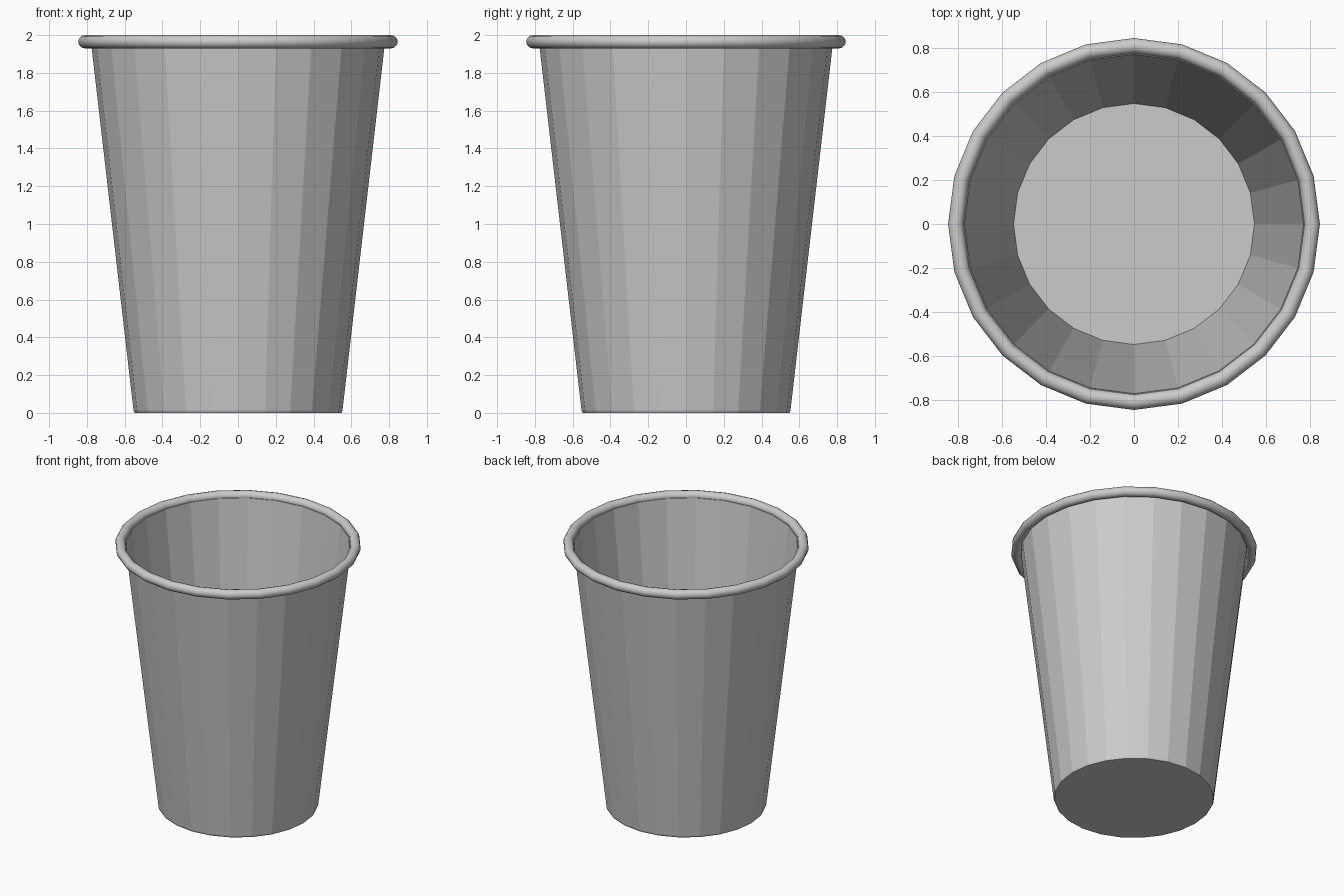
import bpy
import bmesh
from math import cos, sin, pi, radians

SIDES = 24

cube = bpy.data.objects.get("Cube")
if cube:
    bpy.data.objects.remove(cube, do_unlink=True)

grey = bpy.data.materials.new("light_grey")
grey.use_nodes = True
colour = (0.6, 0.6, 0.6, 1)
grey.diffuse_color = colour
grey.node_tree.nodes["Principled BSDF"].inputs["Base Color"].default_value = colour


def lathe(name, profile, closed=False):
    """Turn an (r, z) profile around z; cap the ends unless it is a loop."""
    bm = bmesh.new()
    rings = [[bm.verts.new((r * cos(2 * pi * i / SIDES), r * sin(2 * pi * i / SIDES), z))
              for i in range(SIDES)] for r, z in profile]
    pairs = list(zip(rings, rings[1:]))
    if closed:
        pairs.append((rings[-1], rings[0]))
    else:
        bm.faces.new(rings[0])
        bm.faces.new(rings[-1])
    for low, high in pairs:
        for i in range(SIDES):
            j = (i + 1) % SIDES
            bm.faces.new((low[i], low[j], high[j], high[i]))
    bmesh.ops.recalc_face_normals(bm, faces=bm.faces)
    mesh = bpy.data.meshes.new(name)
    bm.to_mesh(mesh)
    bm.free()
    mesh.materials.append(grey)
    obj = bpy.data.objects.new(name, mesh)
    bpy.context.collection.objects.link(obj)
    return obj


def smooth(obj, angle):
    bpy.ops.object.select_all(action="DESELECT")
    obj.select_set(True)
    bpy.context.view_layer.objects.active = obj
    bpy.ops.object.shade_smooth_by_angle(angle=radians(angle))


# Thin tapered wall with its floor, faceted with softened edges
body = lathe("cup_body", [(0.548, 0), (0.553, 0.012), (0.778, 1.96),
                          (0.772, 1.96), (0.548, 0.015)])
smooth(body, 10)

# Rolled rim
rim_profile = [(0.811 + 0.035 * cos(2 * pi * k / 12), 1.965 + 0.035 * sin(2 * pi * k / 12))
               for k in range(12)]
rim = lathe("rolled_rim", rim_profile, closed=True)
smooth(rim, 60)
